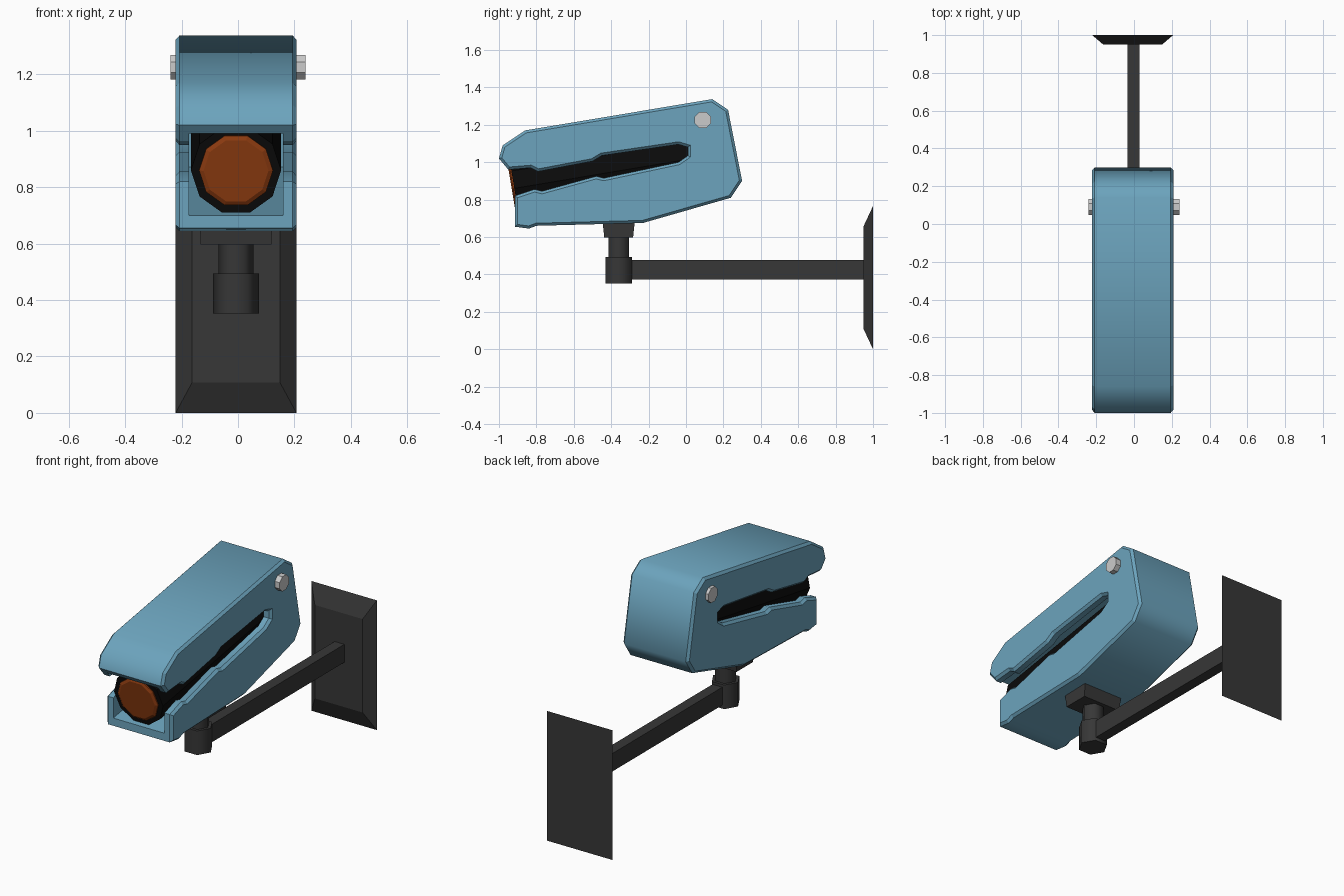
import bpy, bmesh
from math import radians, cos, sin, pi
from mathutils import Matrix, Vector

if "Cube" in bpy.data.objects:
    bpy.data.objects.remove(bpy.data.objects["Cube"])


def material(name, rgb):
    m = bpy.data.materials.new(name)
    m.use_nodes = True
    m.diffuse_color = (*rgb, 1)
    m.node_tree.nodes["Principled BSDF"].inputs["Base Color"].default_value = (*rgb, 1)
    return m


BLUE = material("blue_paint", (0.15, 0.37, 0.51))
DARK = material("dark_grey_metal", (0.038, 0.038, 0.038))
BLACK = material("black_barrel", (0.003, 0.003, 0.003))
ORANGE = material("orange_glass", (0.26, 0.043, 0.005))
STEEL = material("light_steel", (0.6, 0.6, 0.6))

CX = -0.007          # centre line of the assembly
TILT = radians(9.5)  # upward slope of the barrel towards the back


def make(name, bm, mat, matrix=Matrix()):
    bmesh.ops.recalc_face_normals(bm, faces=bm.faces)
    me = bpy.data.meshes.new(name)
    bm.to_mesh(me)
    bm.free()
    me.transform(matrix)
    me.materials.append(mat)
    ob = bpy.data.objects.new(name, me)
    bpy.context.collection.objects.link(ob)
    return ob


def select(ob):
    bpy.ops.object.select_all(action='DESELECT')
    ob.select_set(True)
    bpy.context.view_layer.objects.active = ob


def smooth(ob, angle):
    select(ob)
    bpy.ops.object.shade_smooth_by_angle(angle=radians(angle))


def loft(name, loops, mat, matrix=Matrix()):
    """Capped skin through equally sized point loops."""
    bm = bmesh.new()
    rings = [[bm.verts.new(p) for p in loop] for loop in loops]
    n = len(rings[0])
    for a, b in zip(rings, rings[1:]):
        for i in range(n):
            j = (i + 1) % n
            bm.faces.new((a[i], a[j], b[j], b[i]))
    bm.faces.new(rings[0][::-1])
    bm.faces.new(rings[-1])
    return make(name, bm, mat, matrix)


def ring(r, z, sides):
    return [(r * cos(2 * pi * i / sides), r * sin(2 * pi * i / sides), z) for i in range(sides)]


def rect(x, y, z):
    return [(-x, -y, z), (x, -y, z), (x, y, z), (-x, y, z)]


def box(name, lo, hi, mat, matrix=Matrix()):
    loops = [[(lo[0], lo[1], z), (hi[0], lo[1], z), (hi[0], hi[1], z), (lo[0], hi[1], z)]
             for z in (lo[2], hi[2])]
    return loft(name, loops, mat, matrix)


# Housing: side outline with the long slot, extruded across x
outline = [(-1.0, 1.02), (-0.98, 1.09), (-0.86, 1.17), (0.14, 1.337), (0.225, 1.28),
           (0.30, 0.90), (0.24, 0.81), (-0.23, 0.675), (-0.80, 0.66), (-0.84, 0.645),
           (-0.915, 0.655), (-0.915, 0.82), (-0.81, 0.855), (-0.77, 0.845),
           (-0.48, 0.925), (-0.44, 0.915), (-0.04, 1.0), (0.01, 1.035),
           (0.01, 1.08), (-0.04, 1.095), (-0.45, 1.035), (-0.50, 1.005),
           (-0.79, 0.95), (-0.83, 0.97), (-0.95, 0.96)]
body = loft("housing", [[(x, y, z) for y, z in outline] for x in (-0.222, 0.208)], BLUE)
bevel = body.modifiers.new("edge_chamfer", 'BEVEL')
bevel.width = 0.014
bevel.segments = 1
bevel.limit_method = 'ANGLE'
bevel.angle_limit = radians(85)

# Barrel frame: local z runs backwards along the barrel axis
barrel_frame = Matrix.Translation((CX, -0.918, 0.86)) @ Matrix.Rotation(TILT - pi / 2, 4, 'X')

# Hollow interior, open at the front
cutter = box("cavity_cutter", (-0.167, -0.138, -0.2), (0.167, 0.158, 1.01), BLUE, barrel_frame)
cut = body.modifiers.new("cavity", 'BOOLEAN')
cut.operation = 'DIFFERENCE'
cut.solver = 'EXACT'
cut.object = cutter
select(body)
for mod in ("edge_chamfer", "cavity"):
    bpy.ops.object.modifier_apply(modifier=mod)
bpy.data.objects.remove(cutter)

# Smooth around the outline, flat on the sides and chamfers
smooth(body, 50)
for p in body.data.polygons:
    if abs(p.normal.x) > 0.3:
        p.use_smooth = False

# Barrel and lens
loft("barrel", [ring(0.16, z, 10) for z in (0.0, 0.98)], BLACK, barrel_frame)
loft("lens", [ring(0.115, -0.014, 10), ring(0.131, -0.006, 10), ring(0.131, 0.02, 10)],
     ORANGE, barrel_frame)

# Hinge bolt passing through both sides
bolt_frame = Matrix.Translation((0, 0.09, 1.225)) @ Matrix.Rotation(pi / 2, 4, 'Y') \
    @ Matrix.Rotation(pi / 8, 4, 'Z')
loft("hinge_bolt", [ring(0.047, x, 8) for x in (-0.24, 0.24)], STEEL, bolt_frame)

# Bracket below the housing
post = Matrix.Translation((CX, -0.36, 0))
loft("mount_pad", [rect(0.125, 0.077, 0.597), rect(0.13, 0.088, 0.70)], DARK, post)
for name, r, z0, z1 in (("neck", 0.0625, 0.48, 0.61), ("swivel_block", 0.081, 0.352, 0.494)):
    smooth(loft(name, [ring(r, z, 6) for z in (z0, z1)], DARK, post), 70)

# Arm to the wall
box("arm", (-0.034, -0.31, 0.372), (0.03, 0.96, 0.478), DARK)

# Wall plate with sloping edges, its broad side to the back
wall = Matrix.Translation((CX, 1.0, 0.383)) @ Matrix.Rotation(pi / 2, 4, 'X')
loft("wall_plate", [rect(0.214, 0.383, 0), rect(0.156, 0.276, 0.05)], DARK, wall)
